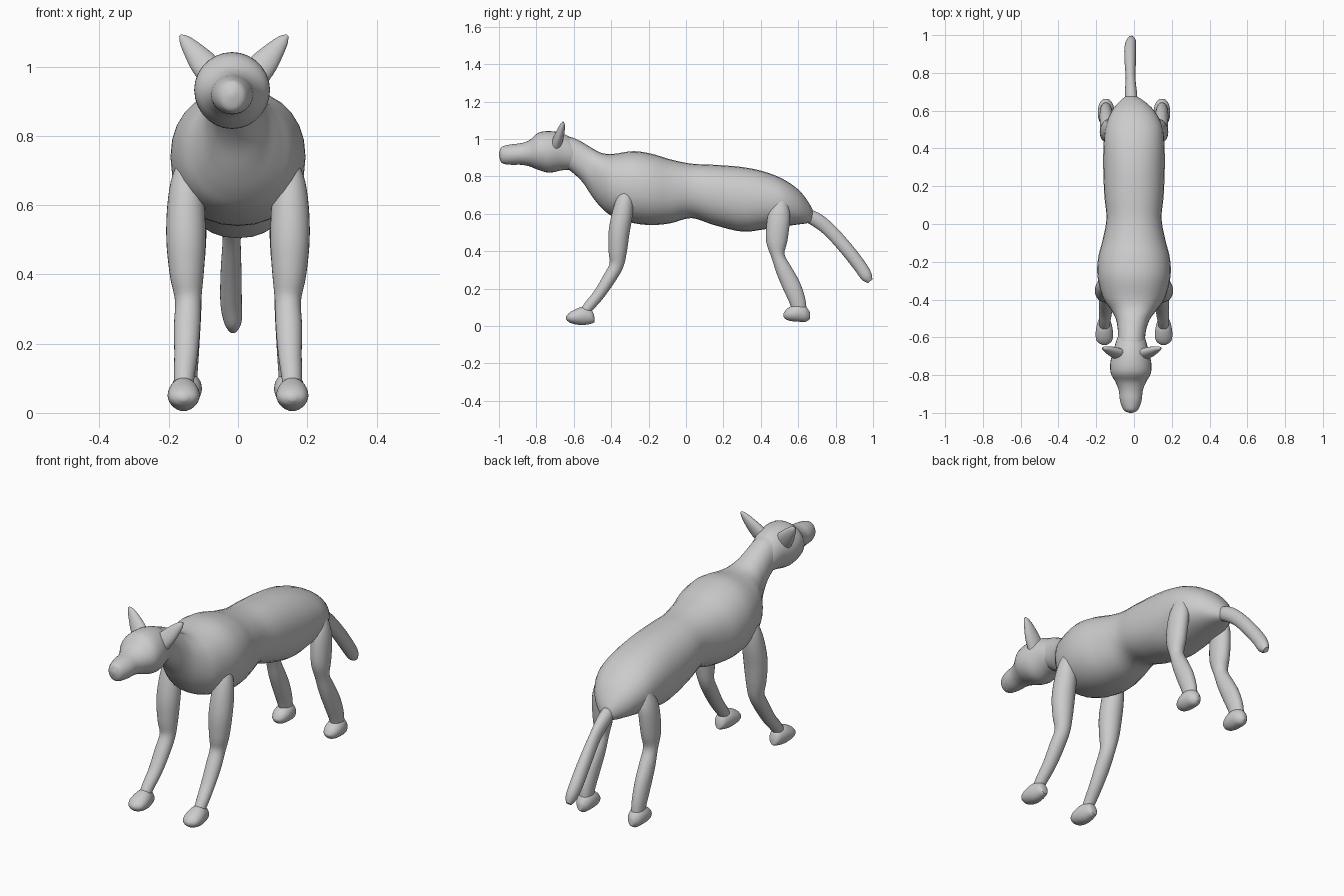
import bpy, bmesh, math
from mathutils import Vector

SEG = 28


def catmull(a, b, c, d, t):
    return tuple(0.5 * (2 * q + (r - p) * t + (2 * p - 5 * q + 4 * r - s) * t * t
                        + (3 * q - p - 3 * r + s) * t ** 3)
                 for p, q, r, s in zip(a, b, c, d))


def smooth_rows(rows, n):
    out = []
    for i in range(len(rows) - 1):
        a, d = rows[max(i - 1, 0)], rows[min(i + 2, len(rows) - 1)]
        out += [catmull(a, rows[i], rows[i + 1], d, k / n) for k in range(n)]
    return out + [rows[-1]]


def loft(name, rows, upright=False, n=4, power=1.0):
    """Rows are (x, y, z, side radius, in-plane radius) along a path."""
    rows = smooth_rows(rows, n)
    bm = bmesh.new()
    rings = []
    for i, (x, y, z, rx, rn) in enumerate(rows):
        a, b = rows[max(i - 1, 0)], rows[min(i + 1, len(rows) - 1)]
        t = Vector((b[0] - a[0], b[1] - a[1], b[2] - a[2]))
        if upright:
            t = Vector((0, t.y, 0))
        t.normalize()
        side = Vector((1, 0, 0))
        side = (side - t * side.dot(t)).normalized()
        nrm = t.cross(side)
        ring = []
        for k in range(SEG):
            ang = 2 * math.pi * k / SEG
            c, s = math.cos(ang), math.sin(ang)
            c = math.copysign(abs(c) ** power, c)
            s = math.copysign(abs(s) ** power, s)
            ring.append(bm.verts.new(Vector((x, y, z)) + side * rx * c + nrm * rn * s))
        rings.append(ring)
    for r0, r1 in zip(rings, rings[1:]):
        for k in range(SEG):
            j = (k + 1) % SEG
            bm.faces.new((r0[k], r0[j], r1[j], r1[k]))
    bm.faces.new(rings[0])
    bm.faces.new(rings[-1])
    bmesh.ops.recalc_face_normals(bm, faces=bm.faces)
    me = bpy.data.meshes.new(name)
    bm.to_mesh(me)
    bm.free()
    ob = bpy.data.objects.new(name, me)
    bpy.context.collection.objects.link(ob)
    bpy.ops.object.select_all(action='DESELECT')
    ob.select_set(True)
    bpy.context.view_layer.objects.active = ob
    bpy.ops.object.shade_smooth_by_angle(angle=math.radians(50))
    return ob


def outline(name, rows, **kw):
    """Rows are (y, top z, bottom z, half width, centre x)."""
    return loft(name, [(x, y, (t + b) / 2, w, (t - b) / 2) for y, t, b, w, x in rows],
                upright=True, **kw)


# Torso and neck
outline("torso", [
    (-0.66, 1.02, 0.86, 0.075, -0.015), (-0.60, 1.005, 0.815, 0.072, -0.013),
    (-0.55, 0.98, 0.765, 0.077, -0.01), (-0.50, 0.95, 0.69, 0.092, -0.005),
    (-0.45, 0.925, 0.63, 0.125, 0), (-0.39, 0.92, 0.585, 0.165, 0),
    (-0.28, 0.935, 0.55, 0.193, 0), (-0.18, 0.92, 0.54, 0.19, 0),
    (-0.08, 0.89, 0.55, 0.165, 0), (0.03, 0.868, 0.577, 0.146, 0),
    (0.15, 0.862, 0.54, 0.157, 0), (0.30, 0.85, 0.505, 0.163, 0),
    (0.42, 0.825, 0.517, 0.161, 0), (0.52, 0.785, 0.532, 0.15, 0),
    (0.60, 0.73, 0.543, 0.112, -0.005), (0.65, 0.67, 0.55, 0.065, -0.01),
    (0.675, 0.625, 0.56, 0.03, -0.015)], power=0.92)

# Head and muzzle
outline("head", [
    (-0.56, 0.95, 0.83, 0.045, -0.015), (-0.60, 0.995, 0.835, 0.072, -0.015),
    (-0.66, 1.03, 0.833, 0.09, -0.016), (-0.73, 1.042, 0.82, 0.108, -0.017),
    (-0.79, 1.033, 0.835, 0.106, -0.017), (-0.835, 0.995, 0.853, 0.082, -0.017),
    (-0.88, 0.978, 0.862, 0.064, -0.017), (-0.93, 0.972, 0.862, 0.058, -0.017),
    (-0.97, 0.964, 0.866, 0.046, -0.017), (-0.99, 0.953, 0.878, 0.032, -0.017),
    (-1.0, 0.925, 0.912, 0.006, -0.017)])

# Tail
loft("tail", [
    (-0.01, 0.60, 0.61, 0.03, 0.03), (-0.016, 0.69, 0.572, 0.032, 0.038),
    (-0.018, 0.77, 0.51, 0.026, 0.036), (-0.02, 0.86, 0.41, 0.03, 0.036),
    (-0.02, 0.93, 0.32, 0.031, 0.035), (-0.015, 0.965, 0.266, 0.026, 0.031),
    (-0.015, 0.985, 0.24, 0.013, 0.015)])

for s, label in ((-1, "right"), (1, "left")):
    # Ears
    h = -0.012
    loft("ear_" + label, [
        (h + s * 0.05, -0.695, 0.965, 0.045, 0.03), (h + s * 0.088, -0.68, 1.01, 0.04, 0.026),
        (h + s * 0.118, -0.668, 1.047, 0.029, 0.02), (h + s * 0.142, -0.66, 1.076, 0.017, 0.012),
        (h + s * 0.155, -0.657, 1.09, 0.004, 0.004)])

    # Front legs
    loft("front_leg_" + label, [
        (s * 0.135, -0.315, 0.74, 0.025, 0.025), (s * 0.145, -0.325, 0.68, 0.045, 0.045),
        (s * 0.15, -0.34, 0.60, 0.054, 0.055), (s * 0.15, -0.358, 0.50, 0.057, 0.056),
        (s * 0.148, -0.365, 0.40, 0.049, 0.049), (s * 0.144, -0.372, 0.325, 0.038, 0.038),
        (s * 0.147, -0.413, 0.25, 0.038, 0.035), (s * 0.15, -0.465, 0.17, 0.034, 0.031),
        (s * 0.155, -0.515, 0.11, 0.03, 0.029), (s * 0.157, -0.555, 0.06, 0.025, 0.025)])
    f = s * 0.157
    outline("front_paw_" + label, [
        (-0.49, 0.05, 0.02, 0.015, f), (-0.505, 0.085, 0.013, 0.03, f),
        (-0.55, 0.102, 0.005, 0.043, f), (-0.595, 0.088, 0.01, 0.046, f),
        (-0.625, 0.07, 0.02, 0.036, f), (-0.641, 0.052, 0.035, 0.01, f)])

    # Hind legs
    loft("hind_leg_" + label, [
        (s * 0.115, 0.51, 0.68, 0.03, 0.03), (s * 0.128, 0.50, 0.61, 0.042, 0.056),
        (s * 0.135, 0.492, 0.54, 0.045, 0.061), (s * 0.138, 0.485, 0.45, 0.043, 0.056),
        (s * 0.14, 0.492, 0.375, 0.035, 0.036), (s * 0.143, 0.523, 0.30, 0.037, 0.043),
        (s * 0.146, 0.562, 0.22, 0.036, 0.048), (s * 0.148, 0.594, 0.14, 0.033, 0.044),
        (s * 0.148, 0.61, 0.07, 0.028, 0.036)])
    r = s * 0.148
    outline("hind_paw_" + label, [
        (0.52, 0.065, 0.052, 0.01, r), (0.535, 0.088, 0.035, 0.03, r),
        (0.565, 0.108, 0.026, 0.042, r), (0.605, 0.118, 0.023, 0.043, r),
        (0.64, 0.105, 0.023, 0.034, r), (0.662, 0.075, 0.038, 0.014, r)])
